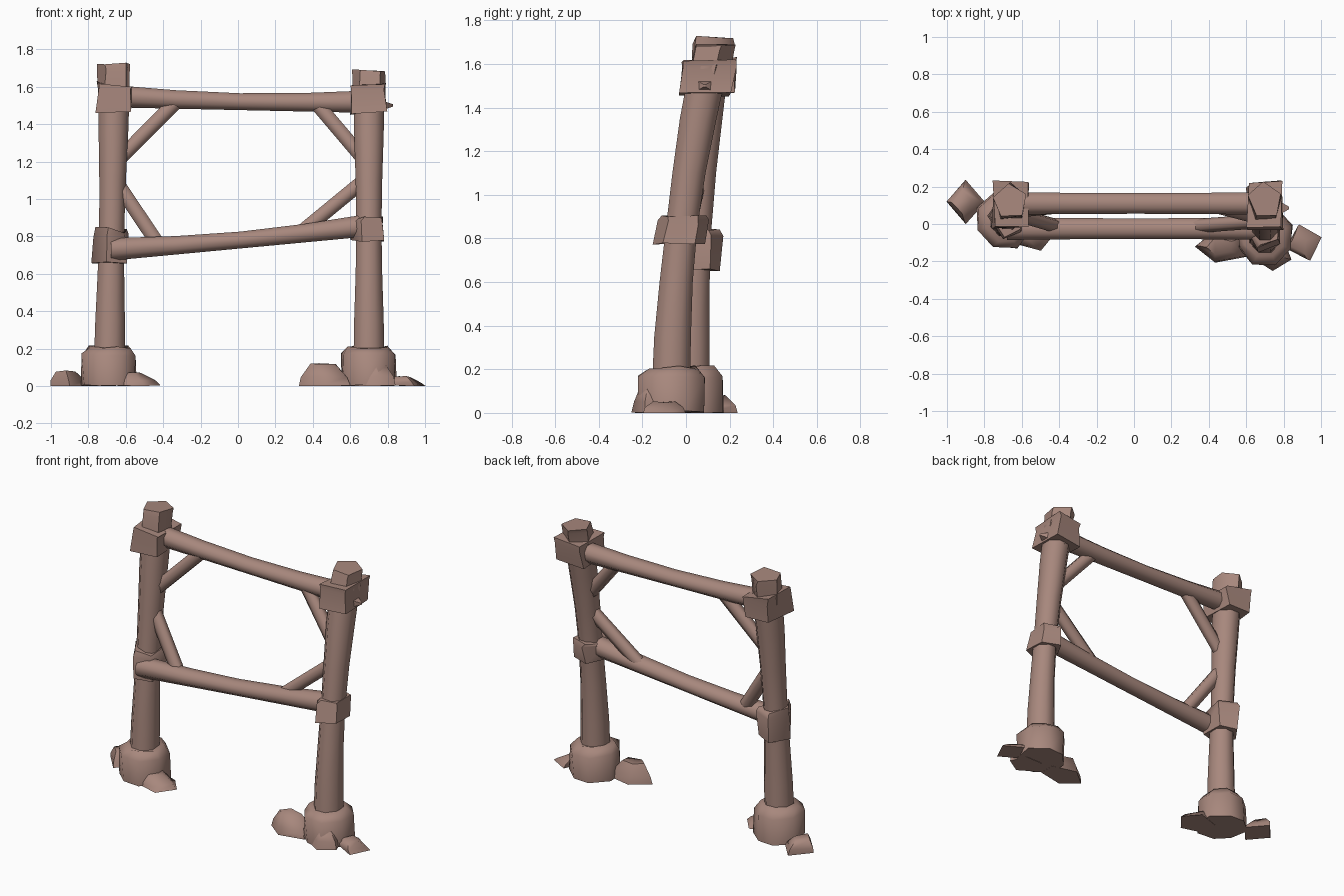
import bpy
import bmesh
import math
import random
from mathutils import Vector

random.seed(4)
if "Cube" in bpy.data.objects:
    bpy.data.objects.remove(bpy.data.objects["Cube"], do_unlink=True)

# Single weathered wood colour
wood = bpy.data.materials.new("weathered_wood")
wood.use_nodes = True
colour = (0.39, 0.245, 0.205, 1)
wood.diffuse_color = colour
wood.node_tree.nodes["Principled BSDF"].inputs["Base Color"].default_value = colour

AXIS_X, AXIS_Y, AXIS_Z = Vector((1, 0, 0)), Vector((0, 1, 0)), Vector((0, 0, 1))


def loft(name, rings, sides=8, across=AXIS_X, up=AXIS_Y, phase=0.5, slope=0, jitter=0):
    """Skin rings of (centre, half width, half depth); slope slants the last ring."""
    turns = [math.tau * (i + phase) / sides for i in range(sides)]
    fit_across = max(abs(math.cos(t)) for t in turns)
    fit_up = max(abs(math.sin(t)) for t in turns)
    bm = bmesh.new()
    loops = []
    for centre, width, depth in rings:
        loop = []
        for t in turns:
            aside = width * math.cos(t) / fit_across
            point = centre + across * aside + up * (depth * math.sin(t) / fit_up)
            if centre is rings[-1][0]:
                point.z += slope * aside
            point += Vector([random.uniform(-jitter, jitter) for _ in range(3)])
            point.z = max(point.z, 0)
            loop.append(bm.verts.new(point))
        loops.append(loop)
    for lower, upper in zip(loops, loops[1:]):
        for i in range(sides):
            j = (i + 1) % sides
            bm.faces.new((lower[i], lower[j], upper[j], upper[i]))
    bm.faces.new(loops[0])
    bm.faces.new(loops[-1])
    bmesh.ops.recalc_face_normals(bm, faces=bm.faces)
    mesh = bpy.data.meshes.new(name)
    bm.to_mesh(mesh)
    bm.free()
    mesh.materials.append(wood)
    obj = bpy.data.objects.new(name, mesh)
    bpy.context.collection.objects.link(obj)
    bpy.ops.object.select_all(action='DESELECT')
    obj.select_set(True)
    bpy.context.view_layer.objects.active = obj
    bpy.ops.object.shade_smooth_by_angle(angle=math.radians(65))


def post_centre(side, z):
    """Centre of a post at height z; both posts bow backwards towards the top."""
    rise = z / 1.7
    if side > 0:
        return Vector((0.7, 0.2 * rise ** 2 - 0.07, z))
    return Vector((0.03 * rise - 0.69, 0.02 + 0.1 * rise ** 2, z))


def collar(name, side, bottom, top, width, depth, sides, taper=1, **options):
    """Faceted sleeve around a post, straight-sided and then closing by taper."""
    shoulder = bottom + (top - bottom) * 0.8
    loft(name, [(post_centre(side, bottom), width, depth),
                (post_centre(side, shoulder), width, depth),
                (post_centre(side, top), width * taper, depth * taper)],
         sides, **options)


def beam(name, y, heights, radius):
    """Cross beam that thins towards the middle."""
    start, end = heights
    rings = []
    for i in range(5):
        t = i / 4
        sag = math.sin(math.pi * t)
        centre = Vector((1.38 * t - 0.68, y, start + (end - start) * t - sag * 0.015))
        rings.append((centre, radius - sag * 0.005, radius - sag * 0.015))
    loft(name, rings, across=AXIS_Y, up=AXIS_Z)


def brace(name, start, end, radius):
    """Thin diagonal strut lying across the frame."""
    along = (end - start).normalized()
    across = along.cross(AXIS_Y).normalized()
    loft(name, [(start, radius, radius), (end, radius, radius)],
         sides=6, across=across, up=across.cross(along))


def stone(name, x, y, width, depth, height, lean=0, sides=4, phase=0):
    """Low angular stone, narrower at its top, which leans sideways."""
    loft(name, [(Vector((x + lean * level, y, height * level)), width * scale, depth * scale)
                for level, scale in ((0, 1), (0.4, 0.9), (1, 0.5))],
         sides, phase=phase, jitter=0.005)


# Posts with their footings, joints and splintered caps
for label, side, low, high, head in (("right", -1, 0.66, 0.84, 1.72),
                                     ("left", 1, 0.77, 0.9, 1.69)):
    rings = []
    for i in range(7):
        z = 0.1 + i / 4
        radius = 0.075 + 0.008 * math.cos(math.tau * i / 6)
        rings.append((post_centre(side, z), radius, radius + 0.005))
    loft(label + "_post", rings)
    collar(label + "_footing", side, 0, 0.21, 0.14, 0.145, 8, taper=0.75, jitter=0.01)
    collar(label + "_lower_joint", side, low, high, 0.1, 0.12, 5,
           taper=0.9, slope=side * 0.15, jitter=0.012)
    collar(label + "_upper_joint", side, 1.46, 1.61, 0.09, 0.12, 4,
           slope=side * 0.1, jitter=0.012)
    collar(label + "_post_cap", side, 1.55, head, 0.09, 0.1, 5,
           phase=0.3, slope=side * -0.05, jitter=0.006)

# Cross beams
beam("upper_beam", 0.11, (1.55, 1.52), 0.06)
beam("lower_beam", -0.025, (0.73, 0.86), 0.06)

# Corner braces, from each post to the beams above and below
for label, side in (("right", -1), ("left", 1)):
    for level, rise, y, beam_z in (("upper", 1, 0.1, 1.51), ("lower", -1, -0.01, 0.79)):
        reach = side * 0.38 + rise * 0.04
        slant = reach * 0.1 if rise < 0 else 0
        brace(level + "_" + label + "_brace", post_centre(side, 1.15 + rise * 0.03),
              Vector((reach, y, beam_z + slant)), 0.038)

# Spur on the upper left joint
spur = post_centre(1, 1.5)
loft("left_joint_spur", [(spur, 0.08, 0.05), (spur + AXIS_X * 0.13, 0.006, 0.006)],
     sides=4, across=AXIS_Y, up=AXIS_Z)

# Stones at the feet; the inner ones lean against the footings
stone("right_outer_stone", -0.9, 0.12, 0.1, 0.12, 0.08, lean=-0.02)
stone("right_inner_stone", -0.54, -0.04, 0.13, 0.1, 0.07, lean=-0.04, sides=5)
stone("left_inner_stone", 0.48, -0.12, 0.15, 0.09, 0.12, lean=-0.02, sides=5, phase=0.5)
stone("left_outer_stone", 0.91, -0.1, 0.09, 0.1, 0.05, lean=-0.03, phase=0.2)
stone("left_front_stone", 0.74, -0.16, 0.1, 0.09, 0.12, sides=5, phase=0.75)
